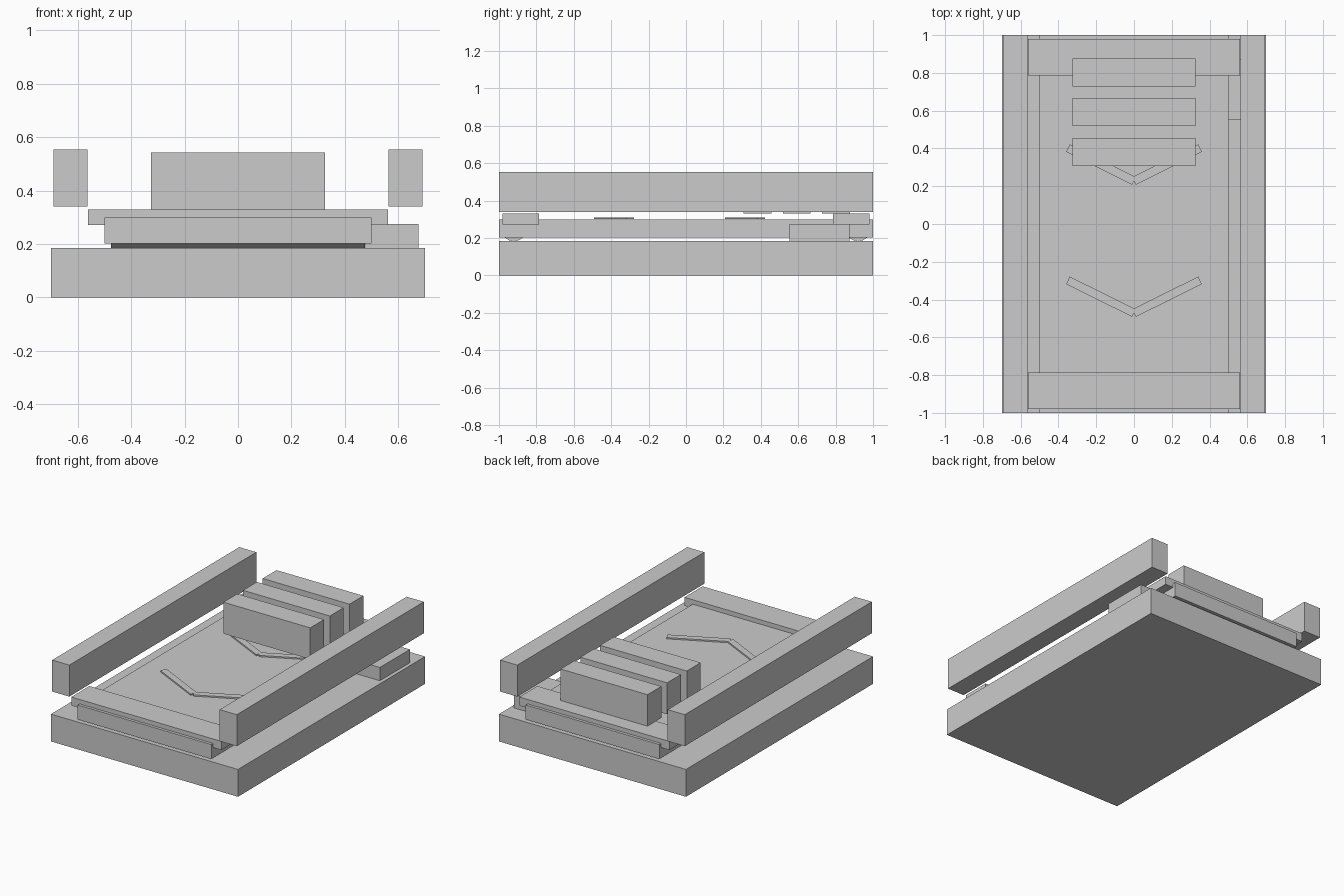
import bpy
import math

if "Cube" in bpy.data.objects:
    bpy.data.objects.remove(bpy.data.objects["Cube"])


def box(name, x, y, z, angle=0.0):
    """Box from (min, max) ranges, optionally turned about its own vertical axis."""
    centre = [(a + b) / 2 for a, b in (x, y, z)]
    bpy.ops.mesh.primitive_cube_add(size=1, location=centre, rotation=(0, 0, angle))
    ob = bpy.context.object
    ob.name = name
    ob.scale = [b - a for a, b in (x, y, z)]
    bpy.ops.object.transform_apply(location=False, rotation=False, scale=True)
    return ob


# Base slab and moving belt
box("base", (-0.70, 0.70), (-1, 1), (0, 0.185))
box("belt", (-0.50, 0.50), (-1, 1), (0.202, 0.30))

# Side rails
for side, s in (("left", -1), ("right", 1)):
    cx = s * 0.627
    box(f"{side}_rail", (cx - 0.064, cx + 0.064), (-1, 1), (0.34, 0.553))

# End rollers with their cover plates
for end, s in (("front", -1), ("back", 1)):
    bpy.ops.mesh.primitive_cylinder_add(vertices=16, radius=0.07, depth=0.95,
                                        location=(0, s * 0.92, 0.253),
                                        rotation=(0, math.pi / 2, 0))
    bpy.context.object.name = f"{end}_roller"
    bpy.ops.object.shade_smooth_by_angle()
    cy = s * 0.883
    box(f"{end}_cover_plate", (-0.562, 0.562), (cy - 0.097, cy + 0.097), (0.272, 0.33))

# Drive motor housing beside the belt
box("motor_housing", (0.477, 0.675), (0.553, 0.873), (0.185, 0.275))

# Row of hanging curtain blocks
for i in range(3):
    cy = 0.382 + 0.21 * i
    box(f"curtain_block_{i + 1}", (-0.325, 0.325), (cy - 0.074, cy + 0.074), (0.33, 0.543))

# Raised direction chevrons on the belt
for i, cy in enumerate((-0.385, 0.315)):
    for side, s in (("left", -1), ("right", 1)):
        cx = s * 0.175
        box(f"chevron_{i + 1}_{side}", (cx - 0.195, cx + 0.195),
            (cy - 0.022, cy + 0.022), (0.302, 0.311), s * math.radians(26.5))
